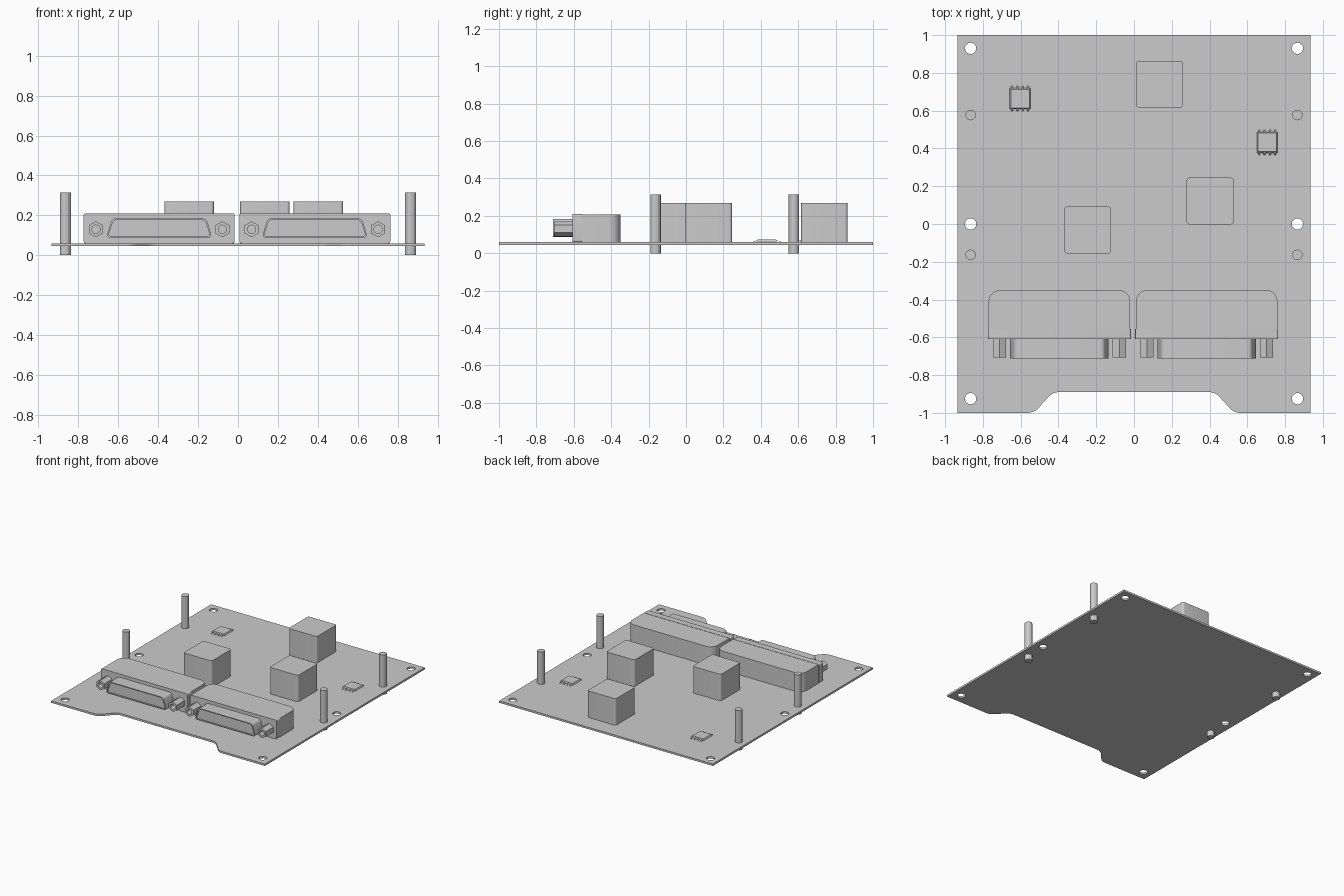
import bpy, bmesh, math
from mathutils import Matrix, Vector

cube = bpy.data.objects.get("Cube")
if cube:
    bpy.data.objects.remove(cube, do_unlink=True)

GREY = (0.6, 0.6, 0.6, 1)
grey = bpy.data.materials.new("plain grey")
grey.use_nodes = True
grey.diffuse_color = GREY
grey.node_tree.nodes["Principled BSDF"].inputs["Base Color"].default_value = GREY


def fillet(points, radii, steps=5):
    """Round the corners of an outline; a radius of 0 keeps a corner sharp."""
    out = []
    for i, p in enumerate(points):
        r = radii[i] if isinstance(radii, (list, tuple)) else radii
        p = Vector(p)
        if r == 0:
            out.append(p)
            continue
        a = p + (Vector(points[i - 1]) - p).normalized() * r
        b = p + (Vector(points[(i + 1) % len(points)]) - p).normalized() * r
        for k in range(steps + 1):
            t = k / steps
            # weighted curve that follows a circular arc
            w0, w1, w2 = (1 - t) ** 2, 1.414 * t * (1 - t), t * t
            out.append((a * w0 + p * w1 + b * w2) / (w0 + w1 + w2))
    return out


def rectangle(cx, cy, w, h, radii):
    w, h = w / 2, h / 2
    return fillet([(cx - w, cy - h), (cx + w, cy - h),
                   (cx + w, cy + h), (cx - w, cy + h)], radii)


def circle(cx, cy, r, sides, turn=0.0):
    return [Vector((cx + r * math.cos(turn + math.tau * i / sides),
                    cy + r * math.sin(turn + math.tau * i / sides))) for i in range(sides)]


def finish(name, mesh):
    mesh.name = name
    mesh.materials.clear()
    mesh.materials.append(grey)
    obj = bpy.data.objects.new(name, mesh)
    bpy.context.scene.collection.objects.link(obj)
    bpy.ops.object.select_all(action="DESELECT")
    obj.select_set(True)
    bpy.context.view_layer.objects.active = obj
    bpy.ops.object.shade_smooth_by_angle(angle=math.radians(25))
    return obj


def prism(name, loops, start, end, axis="z"):
    """Extrude an outline with optional holes, along z or along y."""
    curve = bpy.data.curves.new(name, "CURVE")
    curve.dimensions = "2D"
    curve.fill_mode = "BOTH"
    curve.extrude = abs(end - start) / 2
    for loop in loops:
        spline = curve.splines.new("POLY")
        spline.points.add(len(loop) - 1)
        for point, co in zip(spline.points, loop):
            point.co = (co.x, co.y, 0, 1)
        spline.use_cyclic_u = True
    helper = bpy.data.objects.new(name + " outline", curve)
    bpy.context.scene.collection.objects.link(helper)
    bpy.context.view_layer.update()
    graph = bpy.context.evaluated_depsgraph_get()
    mesh = bpy.data.meshes.new_from_object(helper.evaluated_get(graph))
    bpy.data.objects.remove(helper, do_unlink=True)
    middle = (start + end) / 2
    if axis == "z":
        matrix = Matrix.Translation((0, 0, middle))
    else:
        matrix = Matrix.Translation((0, middle, 0)) @ Matrix.Rotation(math.pi / 2, 4, "X")
    bm = bmesh.new()
    bm.from_mesh(mesh)
    bmesh.ops.transform(bm, matrix=matrix, verts=bm.verts)
    bmesh.ops.remove_doubles(bm, verts=bm.verts, dist=0.00005)
    bmesh.ops.recalc_face_normals(bm, faces=bm.faces)
    bm.to_mesh(mesh)
    bm.free()
    return finish(name, mesh)


BOARD_TOP = 0.06
SIDE = 0.865

# Circuit board with front notch and mounting holes
half = [(0.43, -0.89), (0.53, -1.0), (0.935, -1.0), (0.935, 1.0)]
outline = half + [(-x, y) for x, y in reversed(half)]
rounding = [0.03, 0.03, 0, 0]
board = [fillet(outline, rounding + rounding[::-1])]
for y in (-0.925, 0.0, 0.93):
    for x in (-SIDE, SIDE):
        board.append(circle(x, y, 0.03, 24))
prism("circuit_board", board, 0.045, BOARD_TOP)

# Standoff posts through the board
for y in (-0.163, 0.577):
    for side, x in (("right", -SIDE), ("left", SIDE)):
        prism(f"standoff_{side}", [circle(x, y, 0.028, 12)], 0, 0.315)

# Relay blocks
for x, y in ((0.135, 0.74), (0.403, 0.122), (-0.245, -0.032)):
    prism("relay", [rectangle(x, y, 0.248, 0.248, 0.015)], BOARD_TOP, 0.27)


# Small chips with bent legs
def chip(cx, cy):
    bm = bmesh.new()
    body = bmesh.ops.create_cube(bm, size=1)["verts"]
    for v in body:
        taper = 0.098 if v.co.z > 0 else 0.11
        v.co = (cx + v.co.x * taper, cy + v.co.y * taper, 0.068 + v.co.z * 0.011)
    for sign in (-1, 1):
        for i in range(4):
            x = cx + (i - 1.5) * 0.028
            # shoulder, slope and foot of one leg
            path = ((0.05, 0.068), (0.06, 0.068), (0.066, 0.062), (0.075, 0.062))
            rows = []
            for reach, z in path:
                rows.append([bm.verts.new((x + dx, cy + sign * reach, z + dz))
                             for dx, dz in ((-0.005, 0), (0.005, 0),
                                            (0.005, -0.002), (-0.005, -0.002))])
            for a, b in zip(rows, rows[1:]):
                for k in range(4):
                    n = (k + 1) % 4
                    bm.faces.new((a[k], a[n], b[n], b[k]))
            bm.faces.new(rows[0])
            bm.faces.new(rows[-1])
    bmesh.ops.recalc_face_normals(bm, faces=bm.faces)
    mesh = bpy.data.meshes.new("chip")
    bm.to_mesh(mesh)
    bm.free()
    finish("chip", mesh)


chip(-0.603, 0.664)
chip(0.705, 0.432)


# Wide socket connectors along the front
def d_shape(cx, inset):
    low, high = 0.265 - inset * 1.2, 0.237 - inset * 1.2
    bottom, top = 0.088 + inset, 0.184 - inset
    return fillet([(cx - low, bottom), (cx + low, bottom),
                   (cx + high, top), (cx - high, top)], 0.018)


for side, cx in (("right", -0.395), ("left", 0.385)):
    prism(f"connector_body_{side}",
          [rectangle(cx, -0.455, 0.75, 0.21, [0, 0, 0.06, 0.06])], BOARD_TOP, 0.208)
    prism(f"connector_flange_{side}",
          [rectangle(cx, 0.135, 0.757, 0.15, 0.01)], -0.608, -0.557, "y")
    prism(f"connector_shell_{side}",
          [d_shape(cx, 0), d_shape(cx, 0.007)], -0.712, -0.6, "y")
    prism(f"connector_insert_{side}", [d_shape(cx, 0.007)], -0.702, -0.6, "y")
    # Hexagonal jack screws with a bore
    for dx in (-0.317, 0.317):
        screw = [circle(cx + dx, 0.13, 0.04, 6, math.pi / 2),
                 circle(cx + dx, 0.13, 0.021, 16)]
        prism(f"jack_screw_{side}", screw, -0.706, -0.6, "y")
